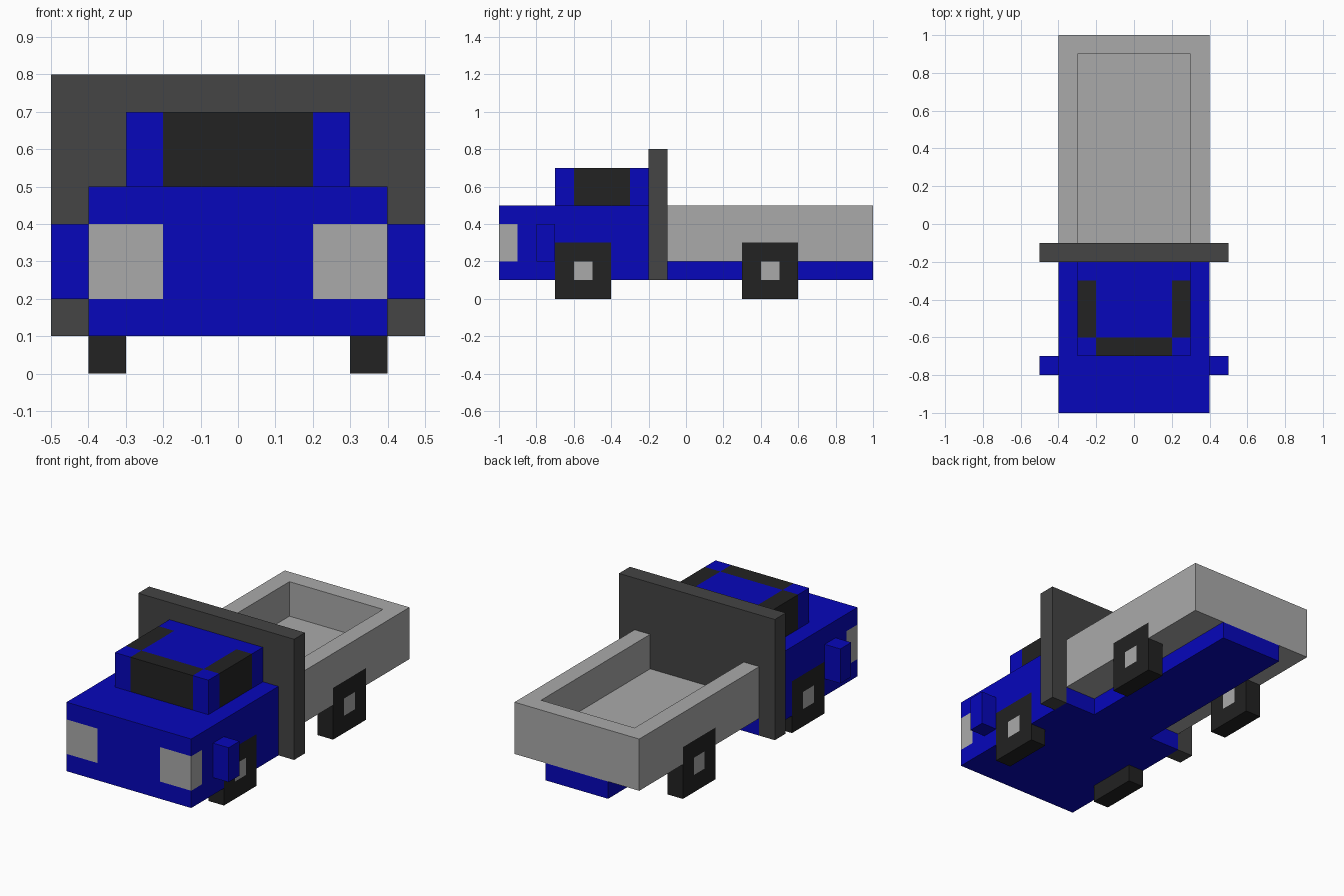
import bpy
import bmesh
from mathutils import Vector

if "Cube" in bpy.data.objects:
    bpy.data.objects.remove(bpy.data.objects["Cube"], do_unlink=True)


def material(name, rgb):
    m = bpy.data.materials.new(name)
    m.use_nodes = True
    m.diffuse_color = (*rgb, 1)
    bsdf = next(n for n in m.node_tree.nodes if n.type == 'BSDF_PRINCIPLED')
    bsdf.inputs["Base Color"].default_value = (*rgb, 1)
    return m


BLUE = material("blue paint", (0.002, 0.002, 0.497))
GREY = material("light grey", (0.402, 0.402, 0.402))
DARK = material("dark grey", (0.058, 0.058, 0.058))
BLACK = material("black", (0.016, 0.016, 0.016))


def finish(name, bm, mats):
    bmesh.ops.recalc_face_normals(bm, faces=bm.faces)
    me = bpy.data.meshes.new(name)
    bm.to_mesh(me)
    bm.free()
    for m in mats:
        me.materials.append(m)
    ob = bpy.data.objects.new(name, me)
    bpy.context.collection.objects.link(ob)
    return ob


def box(name, lo, hi, mat, paint=(), paint_mat=None):
    """Box from corner to corner; faces inside the paint regions get paint_mat."""
    bm = bmesh.new()
    bmesh.ops.create_cube(bm, size=1)
    lo, hi = Vector(lo), Vector(hi)
    for v in bm.verts:
        v.co = [(lo[i] + hi[i]) / 2 + v.co[i] * (hi[i] - lo[i]) for i in range(3)]
    # cut the faces along the borders of every painted region
    for corner in {c for region in paint for c in region}:
        for axis in range(3):
            if lo[axis] + 0.001 < corner[axis] < hi[axis] - 0.001:
                normal = [float(i == axis) for i in range(3)]
                bmesh.ops.bisect_plane(bm, geom=bm.verts[:] + bm.edges[:] + bm.faces[:],
                                       plane_co=corner, plane_no=normal)
    for f in bm.faces:
        c = f.calc_center_median()
        if any(all(a[i] - 0.001 < c[i] < b[i] + 0.001 for i in range(3)) for a, b in paint):
            f.material_index = 1
    return finish(name, bm, [mat, paint_mat] if paint else [mat])


def extrusion(name, outline, start, end, axis, mat):
    """Outline in the plane across the axis, extruded from start to end."""
    bm = bmesh.new()
    points = [(a, start, b) if axis == 'Y' else (a, b, start) for a, b in outline]
    face = bm.faces.new([bm.verts.new(p) for p in points])
    ext = bmesh.ops.extrude_face_region(bm, geom=[face])
    d = end - start
    bmesh.ops.translate(bm, vec=(0, d, 0) if axis == 'Y' else (0, 0, d),
                        verts=[g for g in ext["geom"] if isinstance(g, bmesh.types.BMVert)])
    return finish(name, bm, [mat])


def mirrored(half):
    """Complete a right-hand outline with its mirror image."""
    return half + [(-a, b) for a, b in reversed(half)]


def span(side, x0, x1):
    return sorted((side * x0, side * x1))


# Chassis: wide under the cab, a narrow beam under the bed
chassis = extrusion("chassis", mirrored([(.4, -1), (.4, -.1), (.2, -.1), (.2, 1)]),
                    .1, .2, 'Z', BLUE)

# Hood and lower cab with wrap-around headlights
lights = [((-.4, -1, .2), (-.2, -.9, .4)), ((.2, -1, .2), (.4, -.9, .4))]
body = box("cab_body", (-.4, -1, .2), (.4, -.2, .5), BLUE, lights, GREY)

# Upper cab with windows that reach into the roof
windows = [((-.2, -.7, .5), (.2, -.6, .7)),
           ((-.3, -.6, .5), (-.2, -.3, .7)),
           ((.2, -.6, .5), (.3, -.3, .7))]
box("cab_top", (-.3, -.7, .5), (.3, -.2, .7), BLUE, windows, BLACK)

# Upright shield between cab and bed, straddling the chassis
extrusion("shield_wall", mirrored([(.4, .2), (.4, .1), (.5, .1), (.5, .8)]),
          -.2, -.1, 'Y', DARK)

# Open bed: trough and tailgate
bed = extrusion("cargo_bed", mirrored([(.4, .2), (.4, .5), (.3, .5), (.3, .3)]),
                -.1, .9, 'Y', GREY)
box("tailgate", (-.4, .9, .2), (.4, 1, .5), GREY)

# Side mirrors, wheels with hubs, and the wheel wells cut for them
for side, label in ((-1, "right"), (1, "left")):
    a, b = span(side, .4, .5)
    box("mirror_" + label, (a, -.8, .2), (b, -.7, .4), BLUE)
    for end, y, hosts in (("front", -.7, (chassis, body)), ("rear", .3, (bed,))):
        a, b = span(side, .3, .4)
        hub = [((a, y + .1, .1), (b, y + .2, .2))]
        box(f"wheel_{end}_{label}", (a, y, 0), (b, y + .3, .3), BLACK, hub, GREY)
        a, b = span(side, .3, .5)
        cutter = box("wheel_well_cutter", (a, y, -.1), (b, y + .3, .3), BLUE)
        cutter.hide_render = True
        for host in hosts:
            mod = host.modifiers.new("wheel_well", 'BOOLEAN')
            mod.operation = 'DIFFERENCE'
            mod.solver = 'EXACT'
            mod.object = cutter
            bpy.context.view_layer.objects.active = host
            bpy.ops.object.modifier_apply(modifier=mod.name)
        bpy.data.objects.remove(cutter, do_unlink=True)
